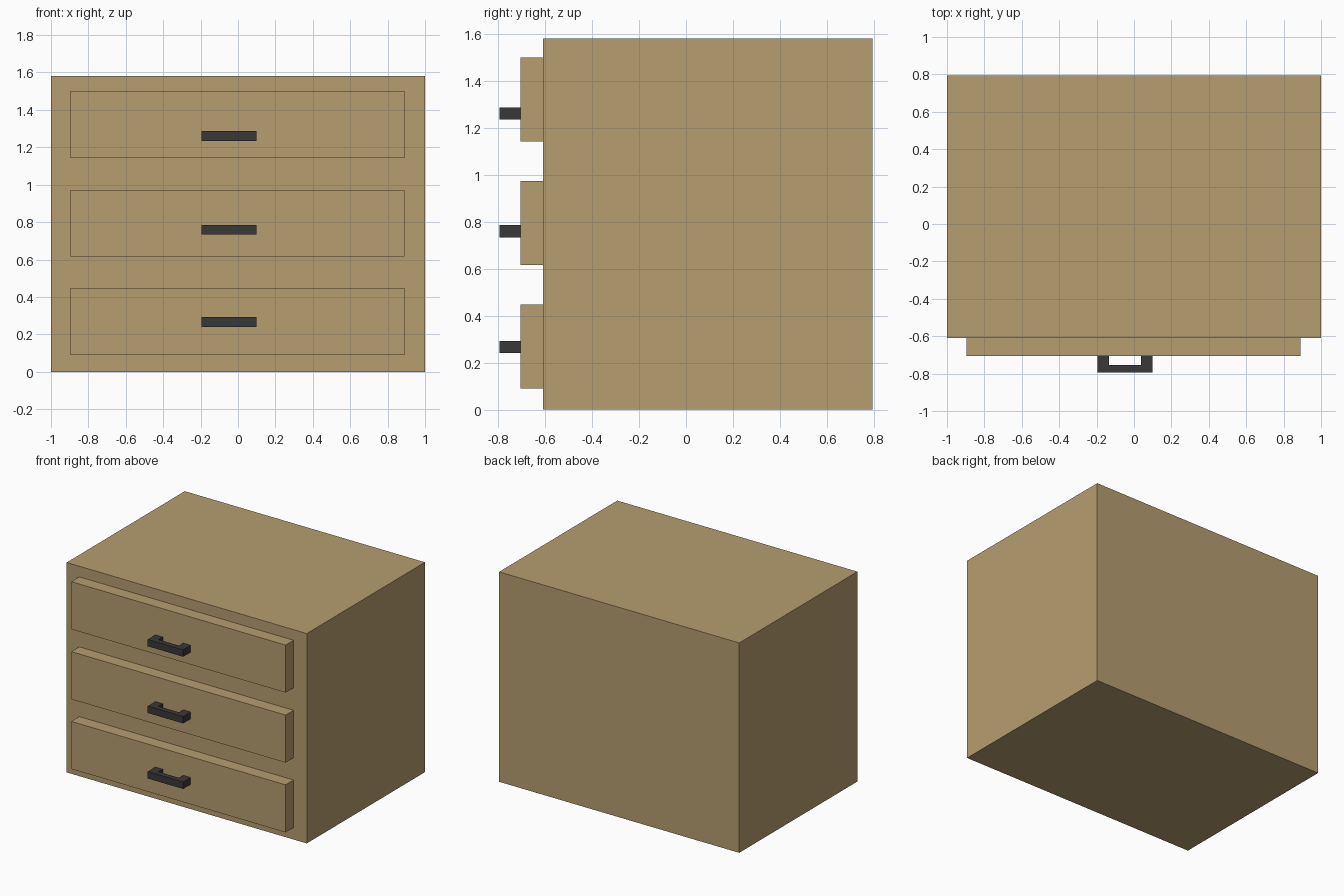
import bpy, bmesh

if "Cube" in bpy.data.objects:
    bpy.data.objects.remove(bpy.data.objects["Cube"])


def material(name, rgb):
    m = bpy.data.materials.new(name)
    m.diffuse_color = (*rgb, 1)
    m.use_nodes = True
    m.node_tree.nodes["Principled BSDF"].inputs["Base Color"].default_value = m.diffuse_color
    return m


wood = material("wood", (0.468, 0.337, 0.162))
dark_metal = material("dark_metal", (0.04, 0.04, 0.04))


def extrude_profile(name, points, z0, z1, mat):
    """Extrude an xy outline from z0 up to z1."""
    bm = bmesh.new()
    face = bm.faces.new([bm.verts.new((x, y, z0)) for x, y in points])
    top = bmesh.ops.extrude_face_region(bm, geom=[face])["geom"]
    verts = [v for v in top if isinstance(v, bmesh.types.BMVert)]
    bmesh.ops.translate(bm, verts=verts, vec=(0, 0, z1 - z0))
    bmesh.ops.recalc_face_normals(bm, faces=bm.faces)
    mesh = bpy.data.meshes.new(name)
    bm.to_mesh(mesh)
    bm.free()
    mesh.materials.append(mat)
    ob = bpy.data.objects.new(name, mesh)
    bpy.context.collection.objects.link(ob)
    return ob


def box(name, x0, x1, y0, y1, z0, z1, mat):
    return extrude_profile(name, [(x0, y0), (x1, y0), (x1, y1), (x0, y1)], z0, z1, mat)


# Cabinet body
box("cabinet_body", -1, 1, -0.61, 0.795, 0, 1.58, wood)

# U-shaped handle outline seen from above
handle_outline = [(-0.195, -0.795), (0.10, -0.795), (0.10, -0.705), (0.038, -0.705),
                  (0.038, -0.755), (-0.133, -0.755), (-0.133, -0.705), (-0.195, -0.705)]

# Three drawer fronts, each with its handle
levels = [("bottom", 0.09, 0.24), ("middle", 0.615, 0.733), ("top", 1.142, 1.235)]
for label, z, handle_z in levels:
    box(label + "_drawer", -0.895, 0.89, -0.705, -0.61, z, z + 0.358, wood)
    extrude_profile(label + "_handle", handle_outline, handle_z, handle_z + 0.052, dark_metal)
